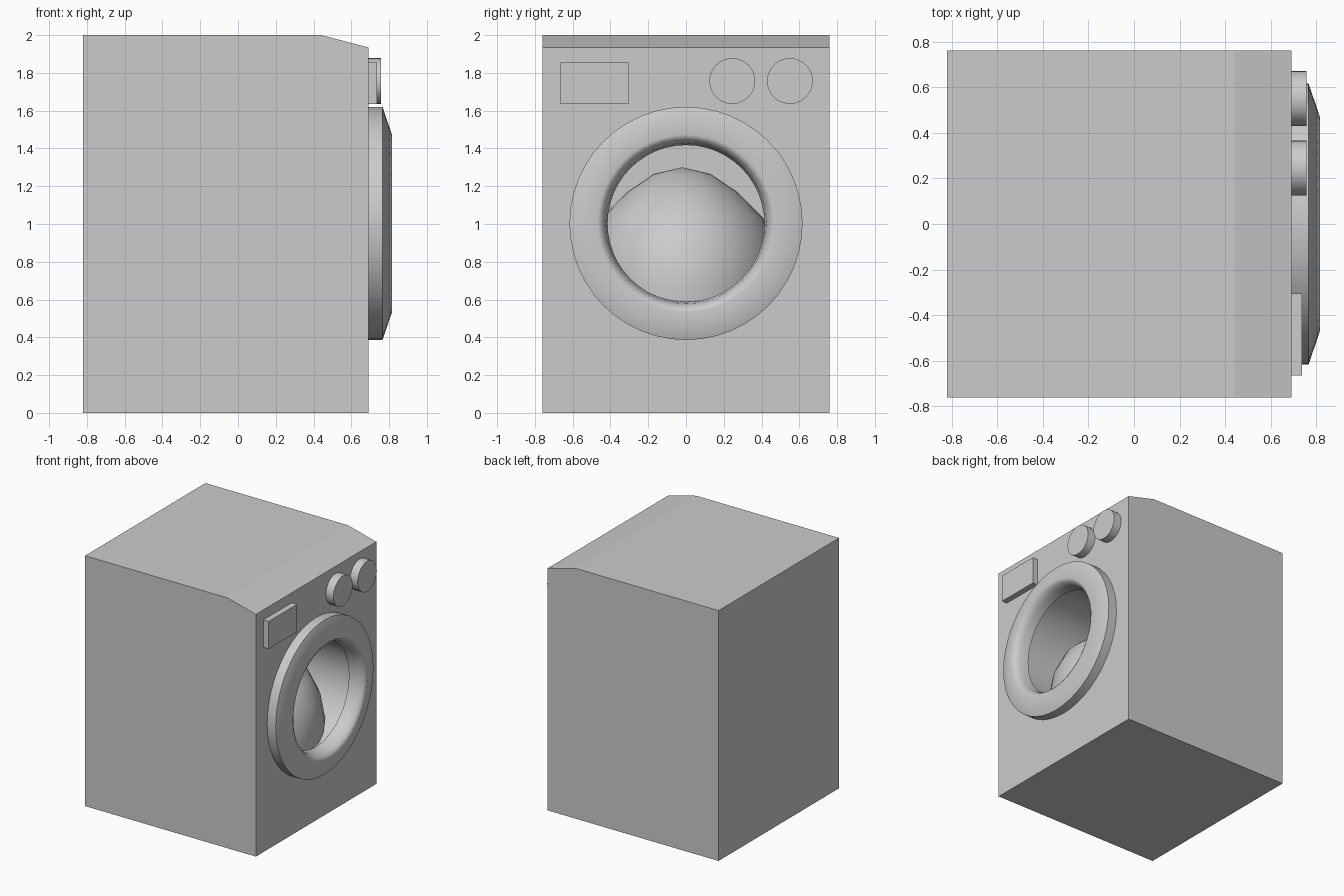
import bpy, bmesh, math
from mathutils import Vector

if "Cube" in bpy.data.objects:
    bpy.data.objects.remove(bpy.data.objects["Cube"])

DOOR_Z = 1.003


def make_object(name, bm, smooth_angle=None):
    bmesh.ops.recalc_face_normals(bm, faces=bm.faces[:])
    mesh = bpy.data.meshes.new(name)
    bm.to_mesh(mesh)
    bm.free()
    ob = bpy.data.objects.new(name, mesh)
    bpy.context.collection.objects.link(ob)
    if smooth_angle:
        smooth(ob, smooth_angle)
    return ob


def smooth(ob, degrees):
    bpy.ops.object.select_all(action='DESELECT')
    ob.select_set(True)
    bpy.context.view_layer.objects.active = ob
    bpy.ops.object.shade_smooth_by_angle(angle=math.radians(degrees))


def lathe(name, profile, centre, axis, steps, angle, closed=False):
    """Spin (radius, along-axis) points about the X or Z axis."""
    bm = bmesh.new()
    if axis == 'X':
        pts, ax = [(a, 0, r) for r, a in profile], (1, 0, 0)
    else:
        pts, ax = [(r, 0, a) for r, a in profile], (0, 0, 1)
    verts = [bm.verts.new(p) for p in pts]
    edges = [bm.edges.new(p) for p in zip(verts, verts[1:])]
    if closed:
        edges.append(bm.edges.new((verts[-1], verts[0])))
    bmesh.ops.spin(bm, geom=verts + edges, cent=(0, 0, 0), axis=ax,
                   angle=math.tau, steps=steps)
    bmesh.ops.remove_doubles(bm, verts=bm.verts[:], dist=1e-4)
    bmesh.ops.translate(bm, verts=bm.verts[:], vec=centre)
    return make_object(name, bm, angle)


# Cabinet: side profile with sloped top front edge, extruded along y
bm = bmesh.new()
outline = [(-0.82, 0), (0.69, 0), (0.69, 1.935), (0.44, 2), (-0.82, 2)]
face = bm.faces.new([bm.verts.new((x, -0.76, z)) for x, z in outline])
ext = bmesh.ops.extrude_face_region(bm, geom=[face])
new_verts = [g for g in ext['geom'] if isinstance(g, bmesh.types.BMVert)]
bmesh.ops.translate(bm, verts=new_verts, vec=(0, 1.52, 0))
cabinet = make_object("cabinet", bm)

# Drum cavity cut into the cabinet
cutter = lathe("drum_cutter", [(0, -0.6), (0.43, -0.6), (0.43, 1.0), (0, 1.0)],
               (0, 0, DOOR_Z), 'X', 48, None)
cutter.hide_render = True
cut = cabinet.modifiers.new("drum_cavity", 'BOOLEAN')
cut.operation = 'DIFFERENCE'
cut.solver = 'EXACT'
cut.object = cutter
bpy.context.view_layer.objects.active = cabinet
bpy.ops.object.modifier_apply(modifier=cut.name)
bpy.data.objects.remove(cutter)
smooth(cabinet, 12)

# Door ring
lathe("door_ring",
      [(0.617, 0.685), (0.617, 0.765), (0.47, 0.815), (0.445, 0.80),
       (0.425, 0.76), (0.415, 0.69), (0.43, 0.685)],
      (0, 0, DOOR_Z), 'X', 48, 55, closed=True)

# Rounded laundry heap in the drum
heap = lathe("laundry_heap",
             [(0, 1.30), (0.15, 1.265), (0.29, 1.17), (0.43, 1.03),
              (0.50, 0.87), (0.53, 0.68), (0.50, 0.45), (0, 0.45)],
             (0, 0, 0), 'Z', 32, 50)
for v in heap.data.vertices:
    v.co = Vector((v.co.x * 1.2 + 0.05, v.co.y - 0.02, v.co.z))

# Control knobs
for i, y in enumerate((0.245, 0.55)):
    lathe(f"control_knob_{i + 1}",
          [(0, 0.68), (0.121, 0.68), (0.121, 0.757), (0, 0.757)],
          (0, y, 1.757), 'X', 32, 30)

# Detergent drawer front
bm = bmesh.new()
bmesh.ops.create_cube(bm, size=1)
bmesh.ops.scale(bm, verts=bm.verts[:], vec=(0.057, 0.36, 0.22))
bmesh.ops.translate(bm, verts=bm.verts[:], vec=(0.7085, -0.485, 1.745))
make_object("detergent_drawer", bm)
